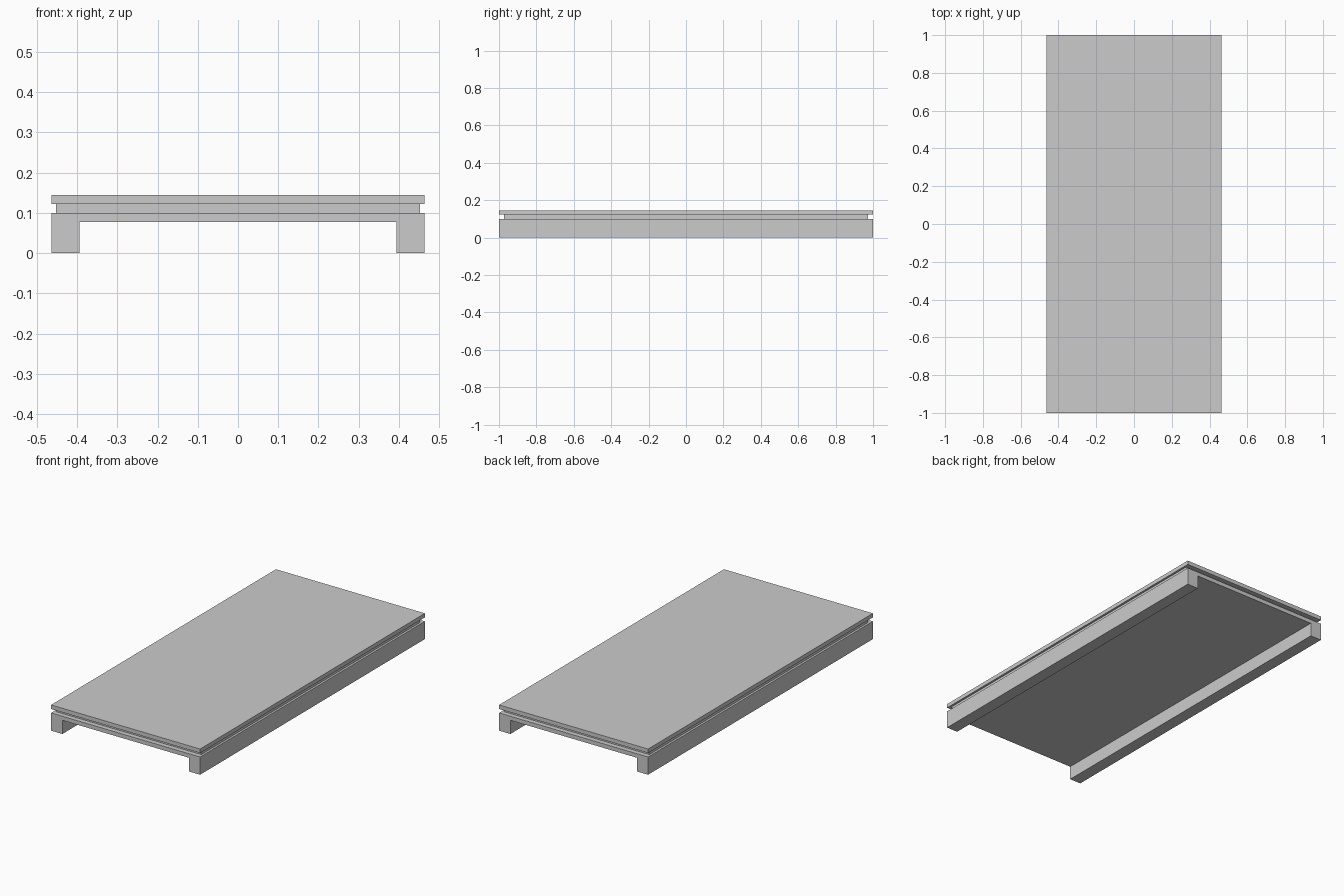
import bpy, bmesh

if "Cube" in bpy.data.objects:
    bpy.data.objects.remove(bpy.data.objects["Cube"])

W, L = 0.464, 1.0  # half width, half length


def extrude_profile(name, profile, half_len):
    """Extrude an XZ outline along y, centred on y = 0."""
    bm = bmesh.new()
    face = bm.faces.new([bm.verts.new((x, -half_len, z)) for x, z in profile])
    ext = bmesh.ops.extrude_face_region(bm, geom=[face])
    verts = [g for g in ext["geom"] if isinstance(g, bmesh.types.BMVert)]
    bmesh.ops.translate(bm, verts=verts, vec=(0, 2 * half_len, 0))
    bmesh.ops.recalc_face_normals(bm, faces=bm.faces)
    mesh = bpy.data.meshes.new(name)
    bm.to_mesh(mesh)
    bm.free()
    obj = bpy.data.objects.new(name, mesh)
    bpy.context.collection.objects.link(obj)
    return obj


def slab(name, half_w, half_len, z0, z1):
    return extrude_profile(
        name, [(-half_w, z0), (half_w, z0), (half_w, z1), (-half_w, z1)], half_len)


# Channel-shaped base: two side rails joined by a deck, open at both ends
half = [(0.394, 0.077), (0.394, 0), (W, 0), (W, 0.1)]
extrude_profile("base_channel", half + [(-x, z) for x, z in reversed(half)], L)

# Recessed middle layer
slab("recessed_layer", 0.452, 0.973, 0.1, 0.122)

# Top board
slab("top_board", W, L, 0.122, 0.145)
